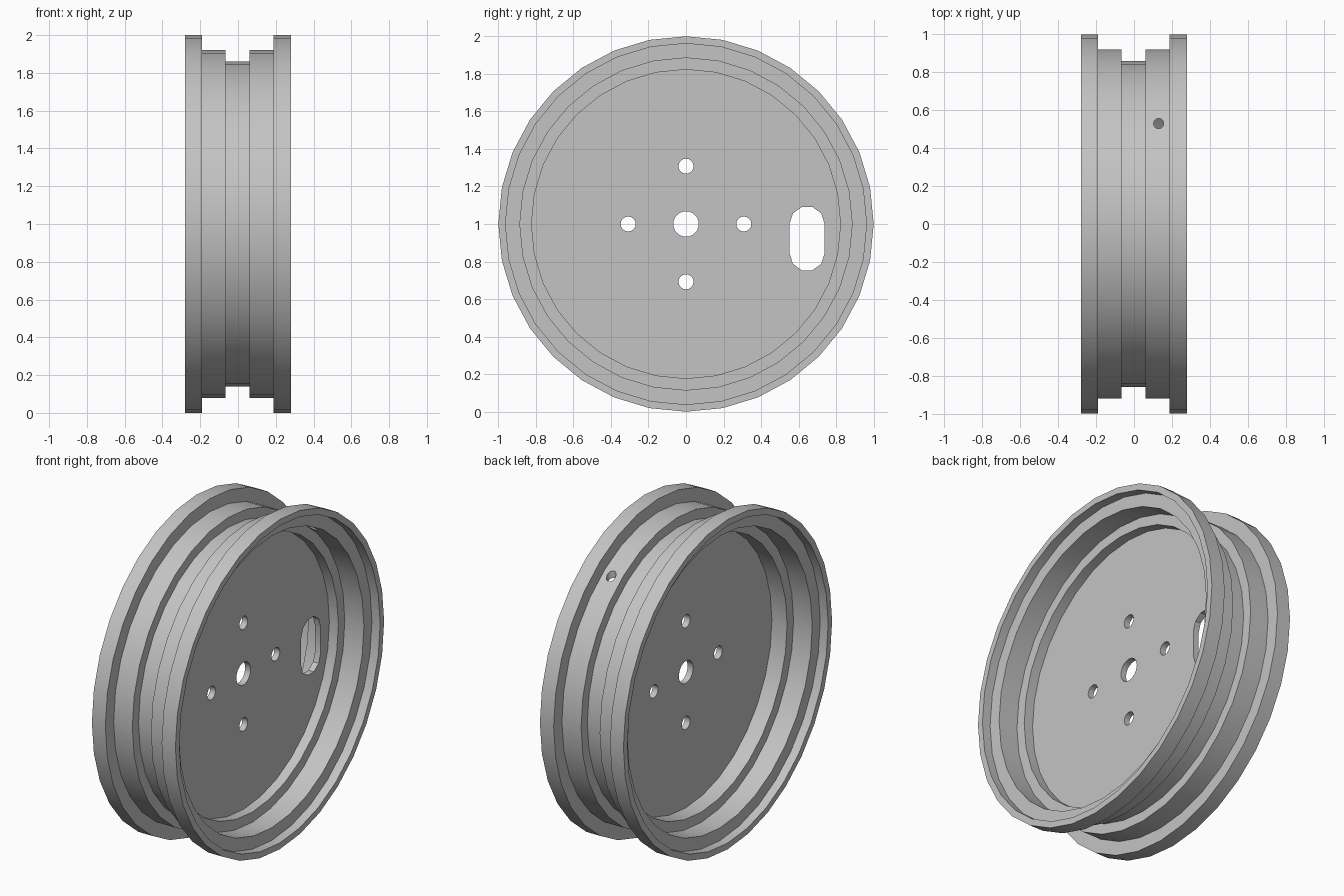
import bpy, bmesh, math
from mathutils import Matrix, Vector

cube = bpy.data.objects.get("Cube")
if cube:
    bpy.data.objects.remove(cube, do_unlink=True)

SEGMENTS = 32
WALL = 0.037
CENTRE = Vector((0, 0, 1))

# Bare metal
metal = bpy.data.materials.new("grey_metal")
metal.use_nodes = True
colour = (0.55, 0.55, 0.55, 1)
metal.diffuse_color = colour
metal.node_tree.nodes["Principled BSDF"].inputs["Base Color"].default_value = colour


def add_object(name, bm):
    bmesh.ops.recalc_face_normals(bm, faces=bm.faces)
    mesh = bpy.data.meshes.new(name)
    bm.to_mesh(mesh)
    bm.free()
    mesh.materials.append(metal)
    obj = bpy.data.objects.new(name, mesh)
    bpy.context.collection.objects.link(obj)
    return obj


def select_only(obj):
    bpy.ops.object.select_all(action='DESELECT')
    obj.select_set(True)
    bpy.context.view_layer.objects.active = obj


def add_cylinder(bm, centre, radius, depth, axis, sides):
    rot = Matrix.Rotation(math.pi / 2, 4, 'Y') if axis == 'X' else Matrix()
    bmesh.ops.create_cone(bm, cap_ends=True, segments=sides, radius1=radius, radius2=radius,
                          depth=depth, matrix=Matrix.Translation(centre) @ rot)


def cut(obj, cutter):
    cutter.hide_render = True
    mod = obj.modifiers.new("holes", 'BOOLEAN')
    mod.operation = 'DIFFERENCE'
    mod.solver = 'EXACT'
    mod.object = cutter
    select_only(obj)
    bpy.ops.object.modifier_apply(modifier=mod.name)
    bpy.data.objects.remove(cutter, do_unlink=True)


def finish(obj):
    select_only(obj)
    bpy.ops.object.shade_smooth_by_angle(angle=math.radians(30))


# Rim: stepped wall of even thickness, (x, radius) spun around the axle
outer = [(-0.28, 1.0), (-0.19, 1.0), (-0.19, 0.92), (-0.065, 0.92), (-0.065, 0.86),
         (0.06, 0.86), (0.06, 0.92), (0.188, 0.92), (0.188, 1.0), (0.28, 1.0)]
inner = [(0.28, 0.962), (0.188 + WALL, 0.962), (0.188 + WALL, 0.885), (0.06 + WALL, 0.885),
         (0.06 + WALL, 0.823), (-0.065 - WALL, 0.823), (-0.065 - WALL, 0.885),
         (-0.19 - WALL, 0.885), (-0.19 - WALL, 0.962), (-0.28, 0.962)]
bm = bmesh.new()
ring = [bm.verts.new((x, 0, 1 + r)) for x, r in outer + inner]
edges = [bm.edges.new((ring[i - 1], ring[i])) for i in range(len(ring))]
bmesh.ops.spin(bm, geom=ring + edges, cent=CENTRE, axis=(1, 0, 0), angle=math.tau,
               steps=SEGMENTS, use_merge=True)
bmesh.ops.remove_doubles(bm, verts=bm.verts, dist=0.0005)
rim = add_object("rim", bm)

# Valve hole through the upper rear ledge
bm = bmesh.new()
add_cylinder(bm, (0.13, 0.53, 1.75), 0.027, 0.4, 'Z', 16)
cut(rim, add_object("valve_cutter", bm))
finish(rim)

# Centre disc, its edge buried in the rim wall
bm = bmesh.new()
add_cylinder(bm, (WALL / 2, 0, 1), 0.84, WALL, 'X', SEGMENTS)
bmesh.ops.rotate(bm, verts=bm.verts, cent=CENTRE, matrix=Matrix.Rotation(0, 3, 'X'))
disc = add_object("centre_disc", bm)

# Axle hole and four bolt holes
bm = bmesh.new()
add_cylinder(bm, CENTRE, 0.068, 0.3, 'X', 24)
for i in range(4):
    a = i * math.pi / 2
    add_cylinder(bm, CENTRE + 0.308 * Vector((0, math.cos(a), math.sin(a))), 0.04, 0.3, 'X', 16)

# Rounded hand slot
slot = []
for side in (1, -1):
    for i in range(6):
        a = i * math.pi / 5
        slot.append(bm.verts.new((-0.15, 0.645 + side * 0.093 * math.cos(a),
                                  0.922 + side * (0.08 + 0.093 * math.sin(a)))))
face = bm.faces.new(slot)
extruded = bmesh.ops.extrude_face_region(bm, geom=[face], use_keep_orig=True)
bmesh.ops.translate(bm, vec=(0.3, 0, 0),
                    verts=[g for g in extruded["geom"] if isinstance(g, bmesh.types.BMVert)])
cut(disc, add_object("hole_cutter", bm))
finish(disc)
